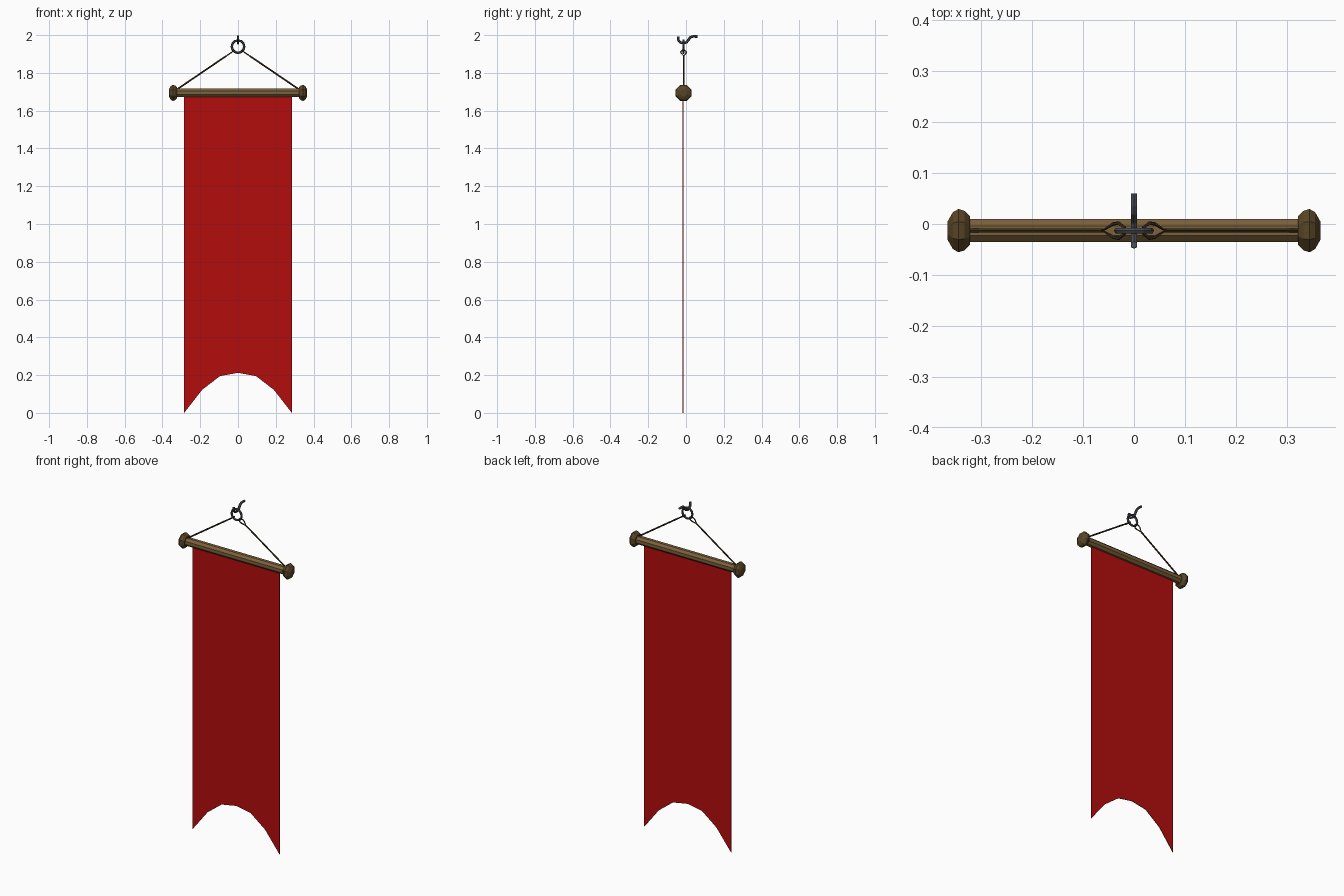
import bpy, bmesh, math
from mathutils import Vector

if "Cube" in bpy.data.objects:
    bpy.data.objects.remove(bpy.data.objects["Cube"])

Y = -0.013          # plane of rod, cloth and ring
ROD_Z = 1.694


def material(name, rgb):
    m = bpy.data.materials.new(name)
    m.diffuse_color = (*rgb, 1)
    m.use_nodes = True
    m.node_tree.nodes["Principled BSDF"].inputs["Base Color"].default_value = m.diffuse_color
    return m


RED = material("red_cloth", (0.45, 0.004, 0.004))
WOOD = material("wood", (0.2, 0.12, 0.045))
DARK_WOOD = material("dark_wood", (0.1, 0.06, 0.02))
ROPE = material("rope", (0.05, 0.03, 0.012))
IRON = material("iron", (0.07, 0.075, 0.09))


def finish(name, bm, mat):
    bmesh.ops.recalc_face_normals(bm, faces=bm.faces)
    me = bpy.data.meshes.new(name)
    bm.to_mesh(me)
    bm.free()
    me.materials.append(mat)
    ob = bpy.data.objects.new(name, me)
    bpy.context.collection.objects.link(ob)
    return ob


def lathe_x(name, profile, mat, sides=8):
    """Capped lathe about the rod axis from (x, radius) pairs."""
    bm = bmesh.new()
    rings = []
    for x, r in profile:
        angles = [2 * math.pi * (i + 0.5) / sides for i in range(sides)]
        rings.append([bm.verts.new((x, Y + r * math.cos(a), ROD_Z + r * math.sin(a))) for a in angles])
    for a, b in zip(rings, rings[1:]):
        for i in range(sides):
            j = (i + 1) % sides
            bm.faces.new((a[i], a[j], b[j], b[i]))
    bm.faces.new(rings[0])
    bm.faces.new(rings[-1])
    return finish(name, bm, mat)


def tube(name, points, radius, mat, closed=False, sides=6):
    """Tube swept along a planar path."""
    pts = [Vector(p) for p in points]
    n = len(pts)
    normal = Vector((0, 0, 0))
    for i in range(1, n - 1):
        normal += (pts[i] - pts[0]).cross(pts[i + 1] - pts[0])
    normal = normal.normalized() if normal.length > 1e-9 else Vector((0, 1, 0))
    bm = bmesh.new()
    rings = []
    for i, p in enumerate(pts):
        a = pts[(i - 1) % n] if closed or i else p
        b = pts[(i + 1) % n] if closed or i < n - 1 else p
        side = normal.cross((b - a).normalized())
        rings.append([bm.verts.new(p + radius * (math.cos(t) * side + math.sin(t) * normal))
                      for t in (2 * math.pi * k / sides for k in range(sides))])
    for i in range(n if closed else n - 1):
        a, b = rings[i], rings[(i + 1) % n]
        for k in range(sides):
            j = (k + 1) % sides
            bm.faces.new((a[k], a[j], b[j], b[k]))
    if not closed:
        bm.faces.new(rings[0])
        bm.faces.new(rings[-1])
    return finish(name, bm, mat)


# Cloth with a scalloped bottom edge
bm = bmesh.new()
hem = [0.0, 0.122, 0.195, 0.212, 0.195, 0.122, 0.0]
cols = []
for i, z in enumerate(hem):
    x = -0.285 + 0.095 * i
    cols.append((bm.verts.new((x, Y - 0.003, z)), bm.verts.new((x, Y - 0.003, 1.685))))
for a, b in zip(cols, cols[1:]):
    bm.faces.new((a[0], b[0], b[1], a[1]))
cloth = finish("banner_cloth", bm, RED)
sol = cloth.modifiers.new("thickness", "SOLIDIFY")
sol.thickness = 0.003
sol.offset = 0

# Rod and its end knobs
lathe_x("rod", [(-0.335, 0.0245), (0.335, 0.0245)], WOOD)
knob = [(0.322, 0.03), (0.333, 0.042), (0.345, 0.046), (0.356, 0.039), (0.366, 0.02)]
for s, side in ((1, "right"), (-1, "left")):
    lathe_x("knob_" + side, [(s * x, r) for x, r in knob], DARK_WOOD)

    # Cord up to the ring, ending in an eye threaded through the ring
    low, tip = Vector((s * 0.33, Y, 1.708)), Vector((s * 0.016, Y, 1.921))
    d = (tip - low).normalized()
    split = tip - d * 0.055
    tube("cord_" + side, [low, split], 0.0045, ROPE)
    eye = [(0, 0), (0.025, 0.013), (0.038, 0.015), (0.052, 0.006),
           (0.052, -0.006), (0.038, -0.015), (0.025, -0.013)]
    tube("cord_eye_" + side, [split + d * u + Vector((0, v, 0)) for u, v in eye],
         0.0035, ROPE, closed=True)

# Ring
tube("ring", [(0.033 * math.cos(t), Y, 1.939 + 0.033 * math.sin(t))
              for t in (2 * math.pi * i / 12 for i in range(12))], 0.0065, IRON, closed=True)

# Wall hook
hook = [(0.06, 1.993), (0.036, 1.993), (0.022, 1.988), (0.013, 1.975), (0.004, 1.963),
        (-0.013, 1.957), (-0.031, 1.962), (-0.042, 1.976), (-0.041, 1.993)]
tube("hook", [(0, y, z) for y, z in hook], 0.007, IRON)
